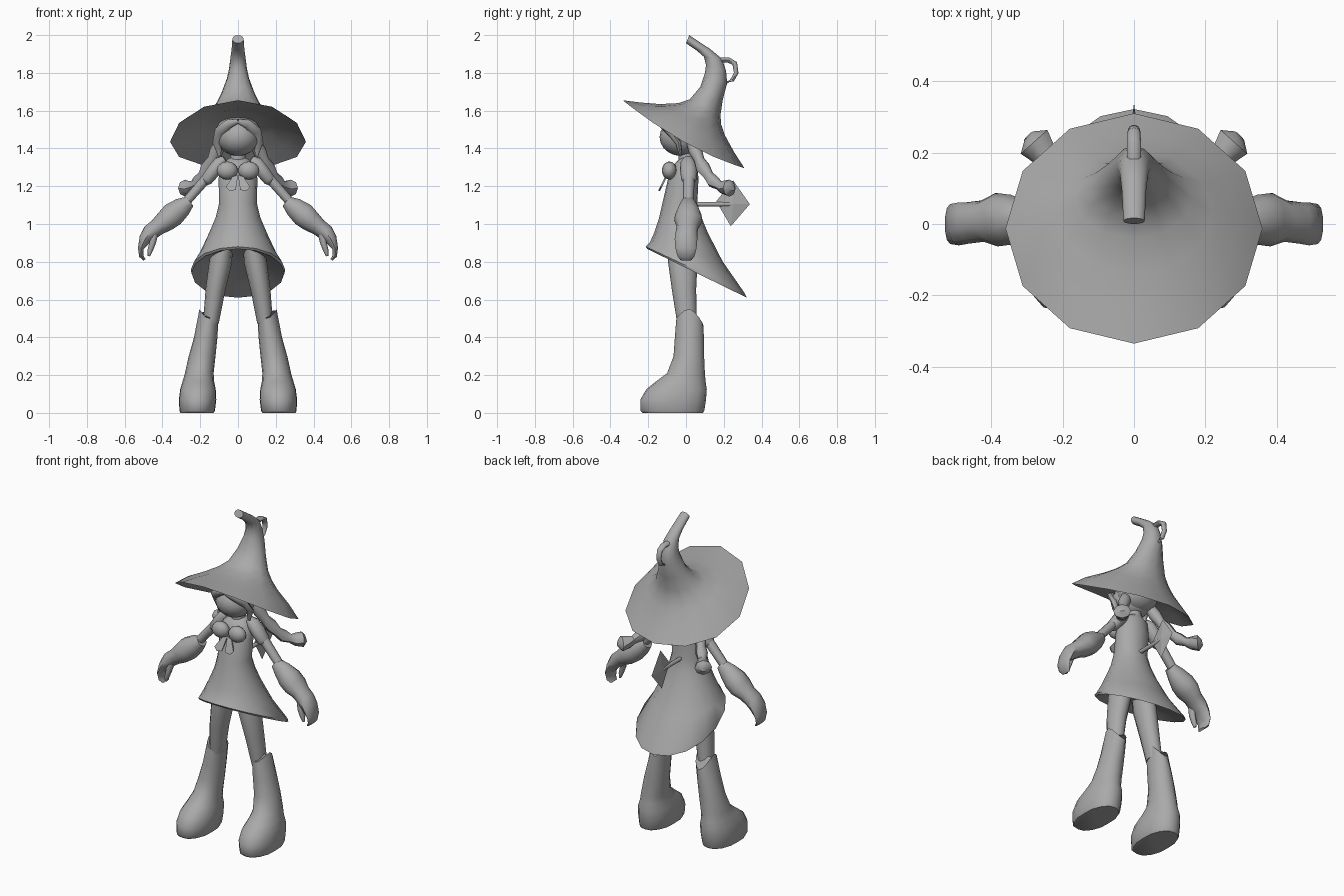
import bpy, bmesh, math
from mathutils import Vector

grey = bpy.data.materials.new("plain grey")
grey.diffuse_color = (0.4, 0.4, 0.4, 1)


def finish(bm, name, angle=60):
    bmesh.ops.recalc_face_normals(bm, faces=bm.faces)
    me = bpy.data.meshes.new(name)
    bm.to_mesh(me)
    bm.free()
    me.materials.append(grey)
    ob = bpy.data.objects.new(name, me)
    bpy.context.collection.objects.link(ob)
    bpy.ops.object.select_all(action='DESELECT')
    bpy.context.view_layer.objects.active = ob
    ob.select_set(True)
    bpy.ops.object.shade_smooth_by_angle(angle=math.radians(angle))
    return ob


def loft(name, rings, angle=60):
    """Skin a list of point rings and cap both ends."""
    bm = bmesh.new()
    vr = [[bm.verts.new(p) for p in r] for r in rings]
    n = len(vr[0])
    for a, b in zip(vr, vr[1:]):
        for i in range(n):
            j = (i + 1) % n
            bm.faces.new((a[i], a[j], b[j], b[i]))
    bm.faces.new(vr[0])
    bm.faces.new(vr[-1])
    return finish(bm, name, angle)


def slant_ring(fy, fz, by, bz, w, sag=0.0, n=12):
    """Symmetric ring leaning from a front point to a back point."""
    pts = []
    for i in range(n):
        a = 2 * math.pi * i / n
        t = (1 - math.cos(a)) / 2
        pts.append((w * math.sin(a), fy + (by - fy) * t,
                    fz + (bz - fz) * t - sag * math.sin(a) ** 2))
    return pts


def tube(name, path, s=1, n=10, angle=60):
    """Path of (x, y, z, radius along y, radius across); s mirrors x."""
    ps = [Vector((s * p[0], p[1], p[2])) for p in path]
    rings = []
    for i, p in enumerate(ps):
        d = (ps[min(i + 1, len(ps) - 1)] - ps[max(i - 1, 0)]).normalized()
        ref = Vector((0, 1, 0)) if abs(d.y) < 0.9 else Vector((0, 0, 1))
        u = (ref - d * ref.dot(d)).normalized()
        v = d.cross(u)
        rings.append([p + u * path[i][3] * math.cos(2 * math.pi * k / n)
                      + v * path[i][4] * math.sin(2 * math.pi * k / n) for k in range(n)])
    return loft(name, rings, angle)


def ball(name, c, r, seg=16):
    bm = bmesh.new()
    bmesh.ops.create_uvsphere(bm, u_segments=seg, v_segments=seg // 2 + 2, radius=1)
    for v in bm.verts:
        v.co = Vector(c) + Vector((v.co.x * r[0], v.co.y * r[1], v.co.z * r[2]))
    return finish(bm, name)


def solid(name, pts, angle=20):
    """Convex solid around a few points."""
    bm = bmesh.new()
    for p in pts:
        bm.verts.new(p)
    bmesh.ops.convex_hull(bm, input=bm.verts[:])
    return finish(bm, name, angle)


# Hat: hollow underside, wide brim, cone bending forward at the tip
loft("hat", [slant_ring(*r) for r in [
    (-.10, 1.60, .14, 1.49, .12), (-.14, 1.605, .185, 1.44, .19),
    (-.24, 1.628, .25, 1.355, .29, .015), (-.335, 1.655, .31, 1.295, .36, .04),
    (-.24, 1.643, .255, 1.38, .30, .01), (-.137, 1.635, .206, 1.47, .22),
    (-.04, 1.64, .185, 1.53, .165), (.02, 1.66, .183, 1.58, .125),
    (.075, 1.725, .195, 1.66, .088), (.10, 1.80, .218, 1.745, .058),
    (.106, 1.84, .212, 1.81, .047), (.095, 1.885, .19, 1.875, .04),
    (.055, 1.92, .13, 1.925, .034), (.0, 1.957, .017, 2.0, .03)]], 50)

# Small curl behind the hat tip
tube("hat_curl", [(0, .18, 1.868, .014, .02), (0, .225, 1.868, .014, .02),
                  (0, .258, 1.85, .014, .018), (0, .266, 1.80, .012, .016),
                  (0, .245, 1.762, .011, .015), (0, .205, 1.745, .012, .016)], n=8)

# Head, hair and neck
ball("head", (0, -.025, 1.46), (.112, .115, .1))
ball("hair_back", (0, .03, 1.48), (.122, .105, .095))
tube("neck", [(0, .0, 1.39, .04, .04), (0, .005, 1.30, .045, .045)])

# Fringe: two curved sheets parted in the middle of the forehead
for s, side in ((1, "right"), (-1, "left")):
    tube("fringe_" + side, [(.0, -.135, 1.545, .012, .012), (.05, -.128, 1.53, .014, .025),
                            (.095, -.09, 1.49, .016, .03), (.11, -.04, 1.43, .016, .025),
                            (.098, -.03, 1.36, .006, .008)], s, 8)
    # Braids with flared tufts
    tube("braid_" + side, [(.085, .03, 1.44, .03, .03), (.115, .05, 1.385, .036, .036),
                           (.135, .07, 1.34, .028, .028), (.16, .09, 1.30, .038, .036),
                           (.185, .12, 1.255, .028, .028), (.21, .145, 1.225, .036, .034),
                           (.235, .175, 1.205, .026, .024), (.255, .20, 1.195, .04, .036),
                           (.28, .23, 1.19, .05, .045), (.295, .245, 1.195, .02, .02)], s, 8, 45)

# Dress with a hem falling to the back
loft("dress", [slant_ring(*r, 0, 16) for r in [
    (-.03, 1.35, .045, 1.35, .045), (-.065, 1.315, .06, 1.32, .088),
    (-.095, 1.24, .066, 1.24, .103), (-.125, 1.11, .06, 1.11, .1),
    (-.143, 1.03, .08, 1.04, .118), (-.168, .955, .115, .955, .152),
    (-.19, .905, .195, .80, .20), (-.213, .88, .31, .635, .25),
    (-.205, .868, .322, .61, .246), (-.15, .868, .23, .69, .18),
    (-.10, .875, .12, .78, .10)]], 50)

for s, side in ((1, "right"), (-1, "left")):
    # Bow: lobe and hanging end
    ball("bow_lobe_" + side, (s * .057, -.088, 1.283), (.056, .04, .048), 12)
    solid("bow_end_" + side, [(s * x, y + d, z) for d in (0, .008) for x, y, z in
          [(.0, -.105, 1.26), (.03, -.108, 1.25), (.065, -.138, 1.195),
           (.045, -.145, 1.175), (.012, -.145, 1.18)]])
    # Shoulder sleeve and arm
    tube("sleeve_" + side, [(.07, .01, 1.345, .025, .02), (.095, .012, 1.325, .042, .036),
                            (.13, .015, 1.28, .046, .038), (.165, .015, 1.235, .04, .034),
                            (.18, .015, 1.22, .026, .024)], s)
    tube("arm_" + side, [(.11, .015, 1.30, .033, .03), (.19, .015, 1.215, .03, .027),
                         (.29, .012, 1.10, .027, .025)], s)
    # Glove: flared cuff narrowing to a mitten
    tube("glove_" + side, [(.255, .012, 1.12, .035, .032), (.295, .012, 1.09, .05, .055),
                           (.345, .012, 1.05, .07, .068), (.385, .012, 1.015, .075, .06),
                           (.425, .008, .985, .058, .048), (.465, .003, .955, .058, .045),
                           (.492, .0, .92, .06, .034), (.515, .0, .87, .056, .016),
                           (.512, .0, .83, .045, .012), (.495, .0, .81, .03, .007)], s, 10, 50)
    tube("thumb_" + side, [(.445, -.02, .955, .025, .025), (.452, -.03, .90, .02, .017),
                           (.465, -.03, .86, .017, .014), (.472, -.03, .83, .01, .006)], s, 8)
    # Leg
    tube("leg_" + side, [(.075, -.015, .90, .08, .05), (.092, -.017, .80, .078, .06),
                         (.12, -.01, .65, .064, .052), (.143, .005, .48, .052, .042)], s, 12)
    # Boot: rounded toe, shaft, collar rising at the sides
    rings = []
    for z, cx, rx, cy, ry in [(0, .217, .088, -.07, .16), (.012, .216, .094, -.072, .169),
                              (.07, .214, .099, -.068, .174), (.125, .212, .094, -.05, .16),
                              (.165, .21, .084, -.028, .132), (.21, .205, .076, .0, .1),
                              (.30, .19, .071, .015, .081), (.40, .171, .062, .018, .077),
                              (.50, .152, .052, .02, .071)]:
        ring = []
        for k in range(16):
            a = 2 * math.pi * k / 16
            dx, dy = math.cos(a), math.sin(a)
            lift = .05 * dx * dx - .03 * max(dy, 0) if z == .5 else 0
            toe = 1 + .12 * abs(math.sin(2 * a)) if z < .13 else 1
            ring.append((s * (cx + rx * dx * min(toe, 1.05)), cy + ry * dy * min(toe, 1.03), z + lift))
        rings.append(ring)
    loft("boot_" + side, rings, 50)

# Rod and kite-shaped tip behind the back
tube("tail_rod", [(0, .03, 1.105, .012, .012), (0, .25, 1.105, .012, .012)], n=8)
solid("tail_tip", [(0, .25, 1.23), (0, .338, 1.105), (0, .237, .988), (0, .16, 1.12),
                   (.012, .25, 1.105), (-.012, .25, 1.105)], 10)
